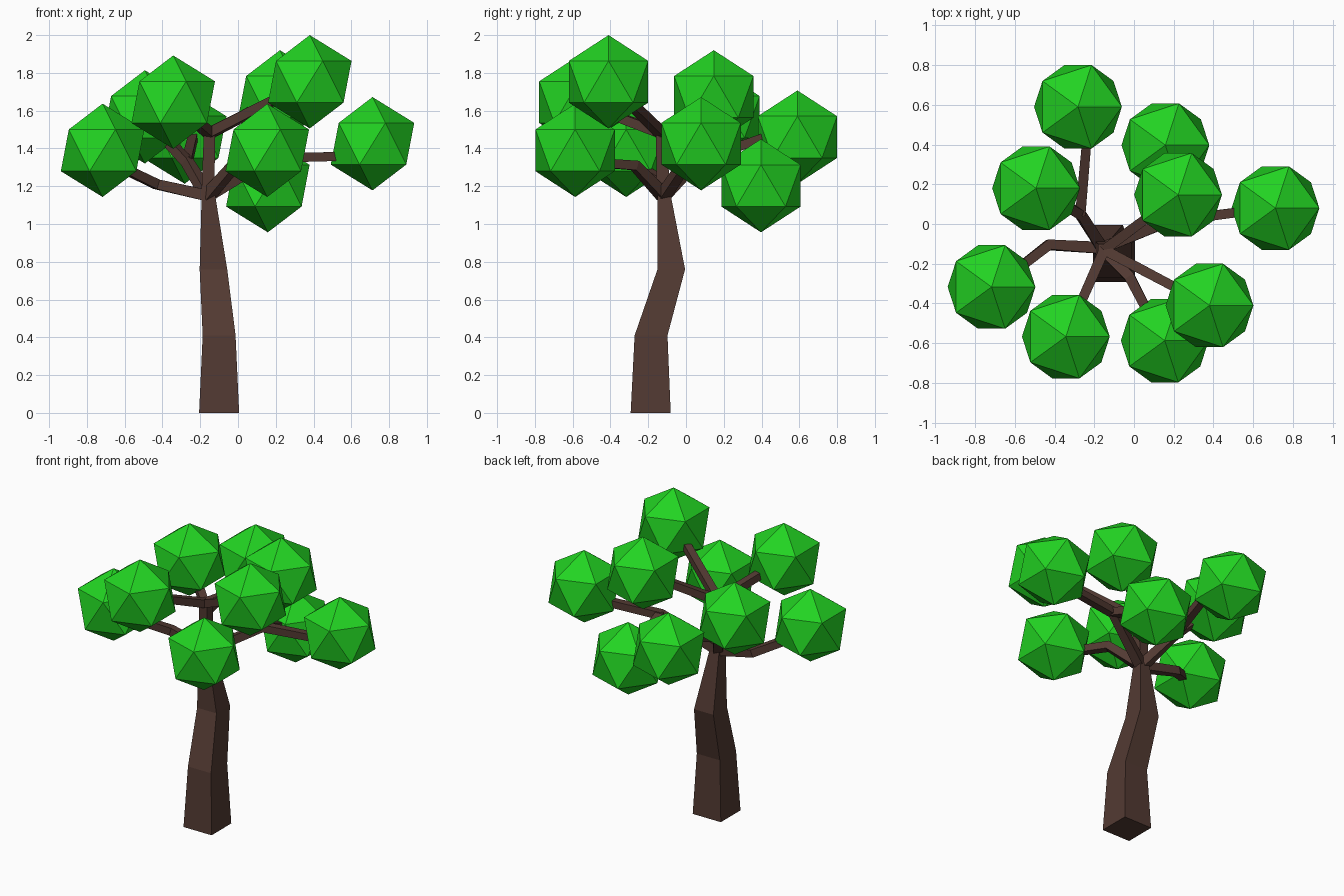
import bpy
import bmesh
from mathutils import Vector

cube = bpy.data.objects.get("Cube")
if cube:
    bpy.data.objects.remove(cube, do_unlink=True)


def make_material(name, color):
    mat = bpy.data.materials.new(name)
    mat.use_nodes = True
    mat.diffuse_color = (*color, 1)
    bsdf = next(n for n in mat.node_tree.nodes if n.type == "BSDF_PRINCIPLED")
    bsdf.inputs["Base Color"].default_value = (*color, 1)
    return mat


BARK = make_material("bark brown", (0.085, 0.042, 0.032))
LEAF = make_material("leaf green", (0.016, 0.65, 0.016))


def finish(name, bm, mat):
    bmesh.ops.recalc_face_normals(bm, faces=bm.faces)
    mesh = bpy.data.meshes.new(name)
    bm.to_mesh(mesh)
    bm.free()
    mesh.materials.append(mat)
    obj = bpy.data.objects.new(name, mesh)
    bpy.context.collection.objects.link(obj)


def square_limb(name, points, halves, level=False):
    """Sweep a square section along a path; level keeps the sections horizontal."""
    pts = [Vector(p) for p in points]
    bm = bmesh.new()
    rings = []
    for i, (p, h) in enumerate(zip(pts, halves)):
        along = (pts[min(i + 1, len(pts) - 1)] - pts[max(i - 1, 0)]).normalized()
        if level:
            u, v = Vector((1, 0, 0)), Vector((0, 1, 0))
        else:
            ref = Vector((0, 1, 0)) if abs(along.z) > 0.9 else Vector((0, 0, 1))
            u = along.cross(ref).normalized()
            v = u.cross(along)
        rings.append([bm.verts.new(p + h * (a * u + b * v))
                      for a, b in ((-1, -1), (1, -1), (1, 1), (-1, 1))])
    for low, high in zip(rings, rings[1:]):
        for k in range(4):
            n = (k + 1) % 4
            bm.faces.new((low[k], low[n], high[n], high[k]))
    bm.faces.new(rings[0])
    bm.faces.new(rings[-1])
    finish(name, bm, BARK)


# Trunk and the central stem that carries the upper crown
FORK = (-0.16, -0.12, 1.15)
HUB = (-0.15, -0.13, 1.48)
square_limb("trunk",
            [(-0.1, -0.187, 0), (-0.1, -0.185, 0.41), (-0.13, -0.078, 0.76), (-0.158, -0.118, 1.17)],
            [0.106, 0.087, 0.073, 0.034], level=True)
square_limb("central_stem", [FORK, (-0.15, -0.13, 1.505)], [0.034, 0.03], level=True)

# Leaf clumps
CLUMPS = {
    "top_front": (0.38, -0.41, 1.753),
    "upper_front": (-0.343, -0.567, 1.645),
    "front_right": (-0.717, -0.317, 1.39),
    "low_front": (0.155, -0.587, 1.39),
    "far_left": (0.712, 0.08, 1.425),
    "upper_back": (0.222, 0.147, 1.673),
    "low_back": (0.158, 0.397, 1.203),
    "far_back": (-0.282, 0.59, 1.46),
    "upper_right": (-0.493, 0.18, 1.567),
}
for label, center in CLUMPS.items():
    bm = bmesh.new()
    bmesh.ops.create_icosphere(bm, subdivisions=1, radius=0.247)
    bmesh.ops.translate(bm, verts=bm.verts, vec=center)
    finish(label + "_leaves", bm, LEAF)

# Branches: some share an elbow where they split
BACK_ELBOW = (-0.27, 0.05, 1.33)
LEFT_ELBOW = (0.18, 0.015, 1.35)
BRANCHES = {
    "top_front": [HUB, CLUMPS["top_front"]],
    "upper_front": [HUB, CLUMPS["upper_front"]],
    "upper_back": [HUB, CLUMPS["upper_back"]],
    "front_right": [FORK, (-0.43, -0.105, 1.21), (-0.68, -0.3, 1.33)],
    "low_front": [FORK, (-0.02, -0.27, 1.31), (0.12, -0.54, 1.33)],
    "far_left": [FORK, LEFT_ELBOW, (0.65, 0.075, 1.36)],
    "low_back": [LEFT_ELBOW, (0.16, 0.36, 1.23)],
    "upper_right": [FORK, BACK_ELBOW, CLUMPS["upper_right"]],
    "far_back": [BACK_ELBOW, (-0.235, 0.45, 1.47)],
}
for label, path in BRANCHES.items():
    square_limb(label + "_branch", path, [0.03, 0.026, 0.023][-len(path):])
